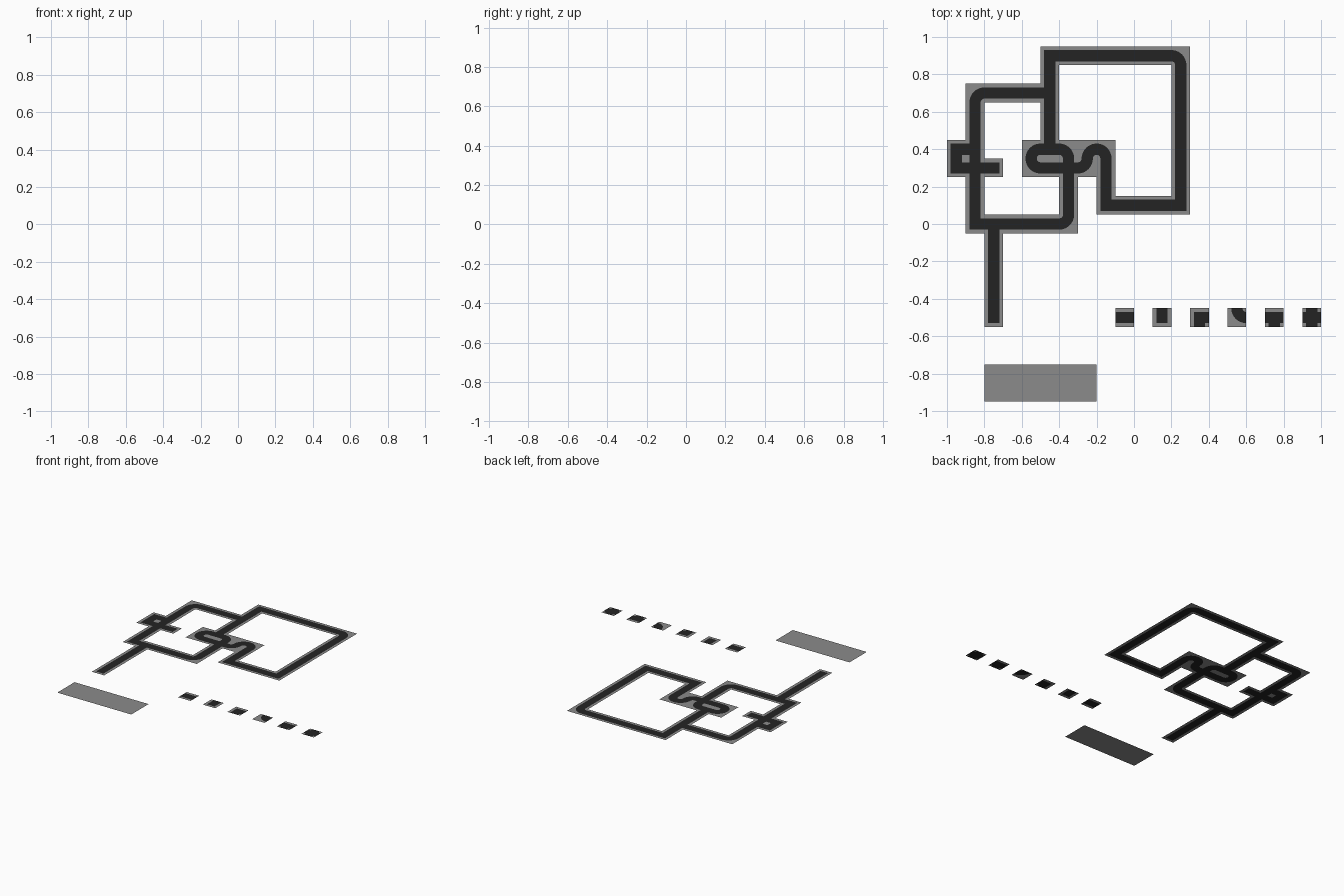
import bpy, bmesh, math

if "Cube" in bpy.data.objects:
    bpy.data.objects.remove(bpy.data.objects["Cube"])

T = 0.1            # tile size
H, R = 0.05, 0.03  # half tile, half road width
DIRS = [(1, 0), (0, 1), (-1, 0), (0, -1)]   # east, north, west, south


def material(name, v):
    m = bpy.data.materials.new(name)
    m.diffuse_color = (v, v, v, 1)
    m.use_nodes = True
    m.node_tree.nodes["Principled BSDF"].inputs["Base Color"].default_value = m.diffuse_color
    return m


ground = material("ground_grey", 0.26)
asphalt = material("asphalt_black", 0.017)


def new_mesh(name, bm):
    bmesh.ops.remove_doubles(bm, verts=bm.verts, dist=1e-5)
    for f in bm.faces:
        if f.normal.z < 0:
            f.normal_flip()
    me = bpy.data.meshes.new(name)
    bm.to_mesh(me)
    bm.free()
    me.materials.append(ground)
    me.materials.append(asphalt)
    return me


def face(bm, pts, mat):
    f = bm.faces.new([bm.verts.new((x, y, 0)) for x, y in pts])
    f.material_index = mat
    f.normal_update()


# Square-cornered tile: 3 x 3 patches, road where the tile is open
def block_tile(name, dirs):
    bm = bmesh.new()
    e = [-H, -R, R, H]
    for i in range(3):
        for j in range(3):
            d = (i - 1, j - 1)
            road = d == (0, 0) or (d in DIRS and DIRS.index(d) in dirs)
            face(bm, [(e[i], e[j]), (e[i + 1], e[j]),
                      (e[i + 1], e[j + 1]), (e[i], e[j + 1])], int(road))
    return new_mesh(name, bm)


# Rounded bend joining east and north, arcs centred on the tile corner
def curve_tile(name, n=12):
    bm = bmesh.new()

    def arc(r):
        return [(H - r * math.cos(a), H - r * math.sin(a))
                for a in (math.pi / 2 * k / n for k in range(n + 1))]
    inner, outer = arc(H - R), arc(H + R)
    face(bm, [(H, H)] + inner, 0)
    for k in range(n):
        face(bm, [inner[k], outer[k], outer[k + 1], inner[k + 1]], 1)
    face(bm, outer + [(H, -H), (-H, -H), (-H, H)], 0)
    return new_mesh(name, bm)


KINDS = {
    "straight": {0, 2}, "dead_end": {0}, "corner": {0, 1},
    "junction": {0, 1, 2}, "crossing": {0, 1, 2, 3},
}
MESHES = {k: block_tile("road_" + k, d) for k, d in KINDS.items()}
MESHES["curve"] = curve_tile("road_curve")


def place(x, y, dirs, rounded=False, prefix="road"):
    for kind, base in KINDS.items():
        for turn in range(4):
            if {(d + turn) % 4 for d in base} == dirs:
                kind = "curve" if rounded else kind
                ob = bpy.data.objects.new(f"{prefix}_{kind}", MESHES[kind])
                ob.location = (x, y, 0)
                ob.rotation_euler.z = turn * math.pi / 2
                bpy.context.collection.objects.link(ob)
                return


# Road routes on the tile grid (column, row); x = -0.95 + 0.1 col, y = 0.1 row
ROUTES = [
    [(5, 7), (1, 7), (1, 0), (6, 0), (6, 4), (4, 4), (4, 3), (7, 3), (7, 4),
     (8, 4), (8, 1), (12, 1), (12, 9), (5, 9), (5, 4)],
    [(1, 4), (0, 4), (0, 3), (2, 3)],
    [(2, 0), (2, -5)],
]
ROUNDED = {(1, 7), (6, 0), (6, 4), (4, 4), (4, 3), (7, 3), (7, 4), (8, 4), (12, 9)}

cells = {}
for route in ROUTES:
    for (x, y), (x2, y2) in zip(route, route[1:]):
        step = ((x2 > x) - (x2 < x), (y2 > y) - (y2 < y))
        d = DIRS.index(step)
        while (x, y) != (x2, y2):
            cells.setdefault((x, y), set()).add(d)
            x, y = x + step[0], y + step[1]
            cells.setdefault((x, y), set()).add((d + 2) % 4)
for (c, r), dirs in cells.items():
    place(-0.95 + T * c, T * r, dirs, (c, r) in ROUNDED)

# Row of sample tiles, one of each kind
for i, dirs in enumerate([{0, 2}, {1}, {0, 3}, {0, 1}, {0, 2, 3}, {0, 1, 2, 3}]):
    place(-0.05 + 0.2 * i, -0.5, dirs, i == 3, "sample")

# Blank caption panel
bm = bmesh.new()
face(bm, [(-0.8, -0.95), (-0.2, -0.95), (-0.2, -0.75), (-0.8, -0.75)], 0)
panel = bpy.data.objects.new("caption_panel", new_mesh("caption_panel", bm))
bpy.context.collection.objects.link(panel)
